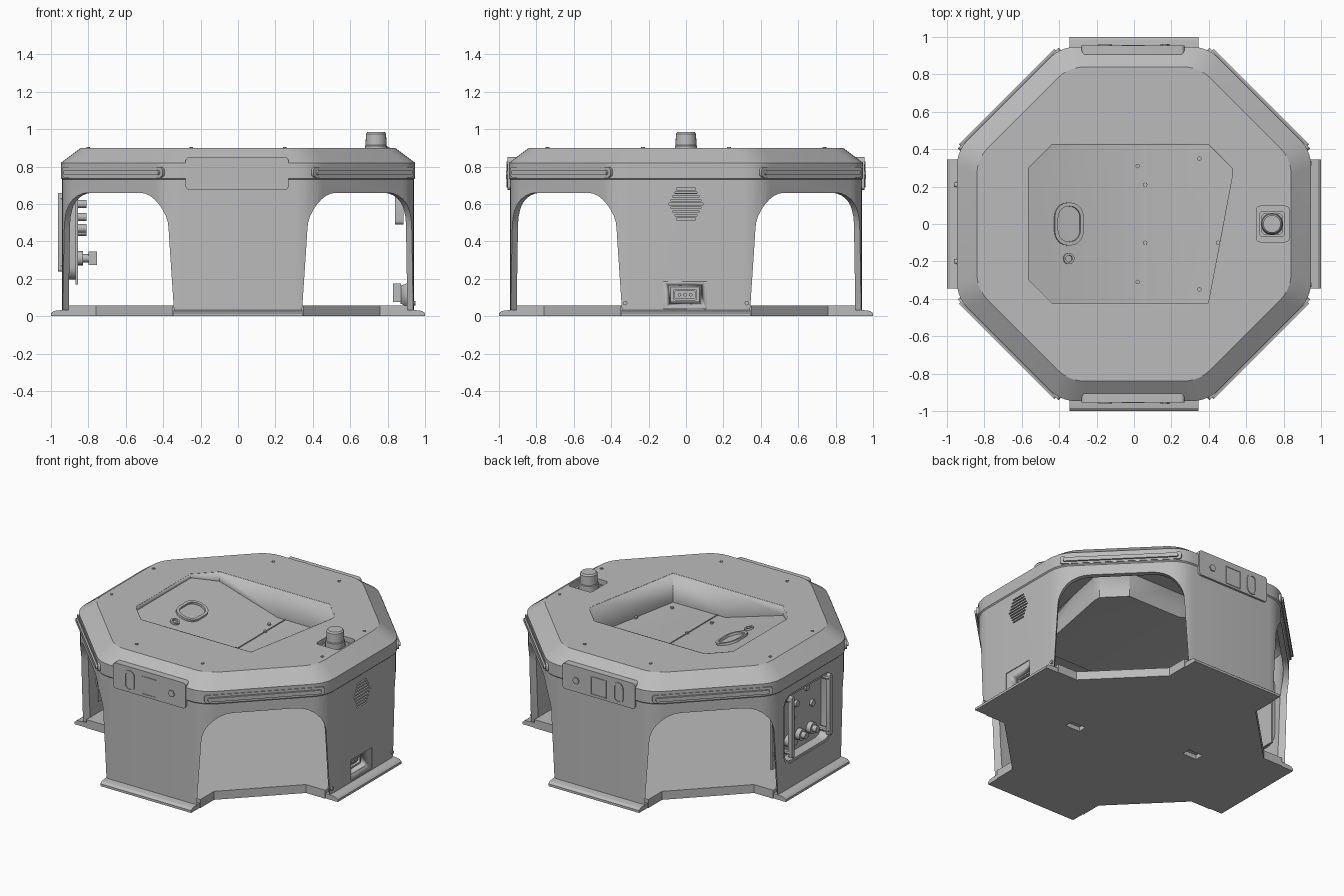
import bpy, bmesh, math
from math import sin, cos, radians, pi
from mathutils import Matrix

cube = bpy.data.objects.get("Cube")
if cube:
    bpy.data.objects.remove(cube)

grey = bpy.data.materials.new("plain_grey")
grey.use_nodes = True
COLOUR = (0.5, 0.5, 0.5, 1)
grey.diffuse_color = COLOUR
grey.node_tree.nodes["Principled BSDF"].inputs["Base Color"].default_value = COLOUR
parts = []


def finish(name, bm, matrix=None, keep=True):
    if matrix:
        bm.transform(matrix)
    bmesh.ops.recalc_face_normals(bm, faces=bm.faces)
    mesh = bpy.data.meshes.new(name)
    bm.to_mesh(mesh)
    bm.free()
    mesh.materials.append(grey)
    obj = bpy.data.objects.new(name, mesh)
    bpy.context.scene.collection.objects.link(obj)
    if keep:
        parts.append(obj)
    else:
        obj.hide_render = True
    return obj


def loft(name, rings, matrix=None, caps=True, closed=False, keep=True):
    bm = bmesh.new()
    vs = [[bm.verts.new(p) for p in ring] for ring in rings]
    n = len(vs[0])
    for a, b in zip(vs, vs[1:] + (vs[:1] if closed else [])):
        for i in range(n):
            j = (i + 1) % n
            bm.faces.new((a[i], a[j], b[j], b[i]))
    if caps and not closed:
        bm.faces.new(vs[0])
        bm.faces.new(vs[-1])
    return finish(name, bm, matrix, keep)


def at(pts, w):
    return [(u, v, w) for u, v in pts]


def prism(name, pts, lo, hi, matrix=None, keep=True):
    return loft(name, [at(pts, lo), at(pts, hi)], matrix, keep=keep)


def ring(name, outer, inner, lo, hi, matrix=None):
    return loft(name, [at(outer, lo), at(outer, hi), at(inner, hi), at(inner, lo)],
                matrix, closed=True)


def rrect(cx, cy, w, h, r, n=5):
    """Rounded rectangle outline; a circle when w = h = 2r."""
    pts = []
    for k, (sx, sy) in enumerate(((1, 1), (-1, 1), (-1, -1), (1, -1))):
        for j in range(n + 1):
            a = (k + j / n) * pi / 2
            pts.append((cx + sx * (w / 2 - r) + r * cos(a), cy + sy * (h / 2 - r) + r * sin(a)))
    return pts


def rect(cx, cy, w, h):
    return [(cx + sx * w / 2, cy + sy * h / 2) for sx, sy in ((1, 1), (-1, 1), (-1, -1), (1, -1))]


def circle(cx, cy, r, n=16):
    return [(cx + r * cos(2 * pi * i / n), cy + r * sin(2 * pi * i / n)) for i in range(n)]


def octagon(apothem, z, r=0.2, n=5):
    pts = []
    for k in range(8):
        c, mid = (apothem - r) / cos(pi / 8), (k + 0.5) * pi / 4
        for j in range(n + 1):
            a = (k + j / n) * pi / 4
            pts.append((c * cos(mid) + r * cos(a), c * sin(mid) + r * sin(a), z))
    return pts


def face(deg):
    """Wall frame: u along the wall, v up, w outward; 0 is the front, 90 is +x."""
    return Matrix.Rotation(radians(deg), 4, 'Z') @ Matrix.Rotation(pi / 2, 4, 'X')


def cut(obj, cutters):
    for c in cutters:
        m = obj.modifiers.new("cut", 'BOOLEAN')
        m.operation, m.solver, m.object = 'DIFFERENCE', 'EXACT', c
    bpy.context.view_layer.update()
    dg = bpy.context.evaluated_depsgraph_get()
    mesh = bpy.data.meshes.new_from_object(obj.evaluated_get(dg))
    obj.modifiers.clear()
    obj.data = mesh
    for c in cutters:
        bpy.data.objects.remove(c)


FRONT, LEFT, RIGHT = face(0), face(90), face(-90)

# Hollow octagonal shell with a chamfered lid
profile = [(0.82, 0.865), (0.905, 0.80), (0.905, 0.03), (0.94, 0.03), (0.94, 0.73),
           (0.947, 0.737), (0.947, 0.82), (0.84, 0.90)]
shell = loft("shell", [octagon(a, z) for a, z in profile])

# Cutters: corner arches, top pocket, beacon well, service window, socket, vent
half = [(0.422, -0.1), (0.42, 0.03)]
half += [(0.195 + 0.2 * cos(a), 0.46 + 0.2 * sin(a)) for a in [i * pi / 16 for i in range(9)]]
arch = half + [(-u, v) for u, v in reversed(half)]
pocket = [(-0.57, 0.30), (-0.44, 0.43), (0, 0.43), (0.40, 0.43), (0.53, 0.30), (0.53, 0.25),
          (0.40, -0.43), (0, -0.43), (-0.44, -0.43), (-0.57, -0.30)]
cutters = [prism("arch_cutter", arch, -2, 2, face(d), False) for d in (45, 135)]
cutters.append(prism("pocket_cutter", pocket, 0.8, 1, None, False))
cutters.append(prism("well_cutter", rrect(0.742, 0, 0.175, 0.19, 0.02), 0.8, 1, None, False))
cutters.append(prism("window_cutter", rrect(-0.02, 0.435, 0.52, 0.47, 0.07), 0.88, 1, RIGHT, False))
cutters.append(prism("socket_cutter", rect(-0.005, 0.112, 0.23, 0.145), 0.88, 1, LEFT, False))
for i in range(-4, 5):
    cutters.append(prism("vent_cutter", rect(0, 0.6 + 0.02 * i, 0.18 - 0.02 * abs(i), 0.009),
                         0.88, 1, LEFT, False))
cut(shell, cutters)

# Sunken tray: ramp on one side, level floor on the other
def floor_z(x):
    return 0.70 - 0.3 * min(x, 0)

bm = bmesh.new()
rim = [bm.verts.new((x, y, 0.899)) for x, y in pocket]
low = [bm.verts.new((x, y, floor_z(x))) for x, y in pocket]
for i in range(len(rim)):
    j = (i + 1) % len(rim)
    bm.faces.new((rim[i], rim[j], low[j], low[i]))
bm.faces.new(low[2:8])
bm.faces.new(low[7:] + low[:3])
tray = finish("sunken_tray", bm)
mod = tray.modifiers.new("thickness", 'SOLIDIFY')
mod.thickness, mod.offset = 0.012, 0

# Cup and button rings on the ramp, fasteners on the level floor
ramp = Matrix.Translation((-0.35, 0, floor_z(-0.35) + 0.006)) @ Matrix.Rotation(math.atan(0.3), 4, 'Y')
ring("ramp_oval_ring", rrect(0, 0, 0.16, 0.23, 0.075), rrect(0, 0, 0.125, 0.19, 0.06), 0, 0.015, ramp)
ring("ramp_button_ring", circle(0, -0.185, 0.03), circle(0, -0.185, 0.018), 0, 0.012, ramp)
for x, y in ((0.35, 0.35), (0.35, -0.35), (0.06, 0.21), (0.06, -0.1), (0.45, -0.1), (0.02, 0.31), (0.02, -0.31)):
    prism("tray_fastener", circle(x, y, 0.012, 8), 0.70, 0.714)
prism("tray_seam", rect(0.06, 0, 0.006, 0.86), 0.70, 0.709)

# Lid fasteners
for x, y in ((0.25, 0.74), (0.8, 0.23)):
    for sx in (1, -1):
        for sy in (1, -1):
            prism("lid_fastener", circle(sx * x, sy * y, 0.01, 8), 0.89, 0.904)

# Beacon in its well
prism("beacon_well_floor", rect(0.742, 0, 0.19, 0.20), 0.835, 0.85)
ring("beacon_collar", rrect(0.738, 0, 0.14, 0.14, 0.02), rrect(0.738, 0, 0.11, 0.11, 0.02), 0.84, 0.875)
loft("beacon", [[(0.738 + r * cos(a), r * sin(a), z) for a in [i * pi / 12 for i in range(24)]]
                for r, z in ((0.06, 0.845), (0.06, 0.91), (0.056, 0.915), (0.054, 0.975), (0.046, 0.985))])

# Control panels on front and back
for deg, s in ((0, 1), (180, -1)):
    M = face(deg)
    prism("control_panel", rrect(-s * 0.005, 0.763, 0.55, 0.175, 0.02), 0.89, 0.954, M)
    ring("panel_oval_ring", rrect(-s * 0.155, 0.757, 0.075, 0.14, 0.036),
         rrect(-s * 0.155, 0.757, 0.052, 0.115, 0.025), 0.95, 0.96, M)
    ring("panel_screen_frame", rect(-s * 0.005, 0.752, 0.12, 0.125),
         rect(-s * 0.005, 0.752, 0.108, 0.113), 0.95, 0.958, M)
    prism("panel_knob", circle(s * 0.165, 0.755, 0.024, 6), 0.95, 0.962, M)

# Rails above the arches
for deg in (45, 135, 225, 315):
    prism("rail_backing", rrect(0, 0.77, 0.76, 0.055, 0.02), 0.935, 0.951, face(deg))
    prism("rail", rrect(0, 0.768, 0.72, 0.026, 0.012), 0.94, 0.963, face(deg))

# Base plate with notched corners, and a lip under each leg
plate = []
for k in range(4):
    c, s = cos(k * pi / 2), sin(k * pi / 2)
    for x, y in ((-0.35, -0.906), (0.35, -0.906), (0.35, -0.76)):
        plate.append((x * c - y * s, x * s + y * c))
    plate.append((0.76 * c + 0.35 * s, 0.76 * s - 0.35 * c))
# each notch ends on the next side, so the repeated corner is replaced by its inner point
plate = [p for i, p in enumerate(plate)]
base = prism("base_plate", plate, 0, 0.058)
cut(base, [prism("base_hole_cutter", rect(x, y, 0.11, 0.06), -0.1, 0.03, None, False)
           for x, y in ((-0.39, 0.1), (0.39, -0.1))])
lip = [(0.89, 0), (1, 0), (1, 0.016), (0.985, 0.028), (0.945, 0.033), (0.89, 0.033)]
for k in range(4):
    loft("leg_lip", [[(x, -y, z) for y, z in lip] for x in (-0.345, 0.345)],
         Matrix.Rotation(k * pi / 2, 4, 'Z'))

# Vent box and power socket on the +x leg
prism("vent_box", rrect(0, 0.575, 0.22, 0.17, 0.02), 0.84, 0.885, LEFT)
funnel = loft("socket_funnel", [at(rect(-0.005, 0.112, 0.23, 0.145), 0.935),
                                at(rect(-0.005, 0.115, 0.16, 0.09), 0.87)], LEFT, caps=False)
mod = funnel.modifiers.new("thickness", 'SOLIDIFY')
mod.thickness, mod.offset = 0.008, 0
prism("socket_box", rect(-0.005, 0.125, 0.18, 0.1), 0.83, 0.872, LEFT)
ring("socket_frame", rrect(-0.005, 0.115, 0.13, 0.06, 0.012), rrect(-0.005, 0.115, 0.11, 0.04, 0.008),
     0.87, 0.89, LEFT)
for u in (-0.035, -0.005, 0.025):
    prism("socket_pin", circle(u, 0.115, 0.01, 8), 0.87, 0.885, LEFT)
for u in (-0.325, 0.325):
    prism("leg_bolt", circle(u, 0.07, 0.012, 8), 0.93, 0.948, LEFT)

# Service panel with connectors and guard bars on the -x leg
prism("service_panel", rect(-0.01, 0.43, 0.6, 0.52), 0.855, 0.868, RIGHT)
ring("service_window_frame", rrect(-0.02, 0.435, 0.53, 0.48, 0.07),
     rrect(-0.02, 0.435, 0.49, 0.44, 0.06), 0.865, 0.935, RIGHT)
for u in (-0.14, -0.02, 0.1):
    prism("large_connector", circle(u, 0.31, 0.038), 0.83, 0.90, RIGHT)
    prism("connector_plug", rect(u, 0.31, 0.05, 0.07), 0.755, 0.80, RIGHT)
    prism("connector_stem", circle(u, 0.31, 0.022), 0.78, 0.93, RIGHT)
for u, v in ((-0.15, 0.6), (-0.05, 0.53), (0.06, 0.6), (0.12, 0.47), (-0.1, 0.45)):
    prism("small_connector", circle(u, v, 0.022, 12), 0.81, 0.885, RIGHT)
for u in (-0.21, 0.2):
    prism("guard_bar", rrect(u, 0.45, 0.025, 0.42, 0.01), 0.93, 0.962, RIGHT)
    for v in (0.27, 0.63):
        prism("guard_bar_mount", circle(u, v, 0.016, 10), 0.86, 0.95, RIGHT)

# Smooth the rounded corners and keep the creases
bpy.ops.object.select_all(action='DESELECT')
for obj in parts:
    obj.select_set(True)
bpy.context.view_layer.objects.active = shell
bpy.ops.object.shade_smooth_by_angle(angle=radians(25))
